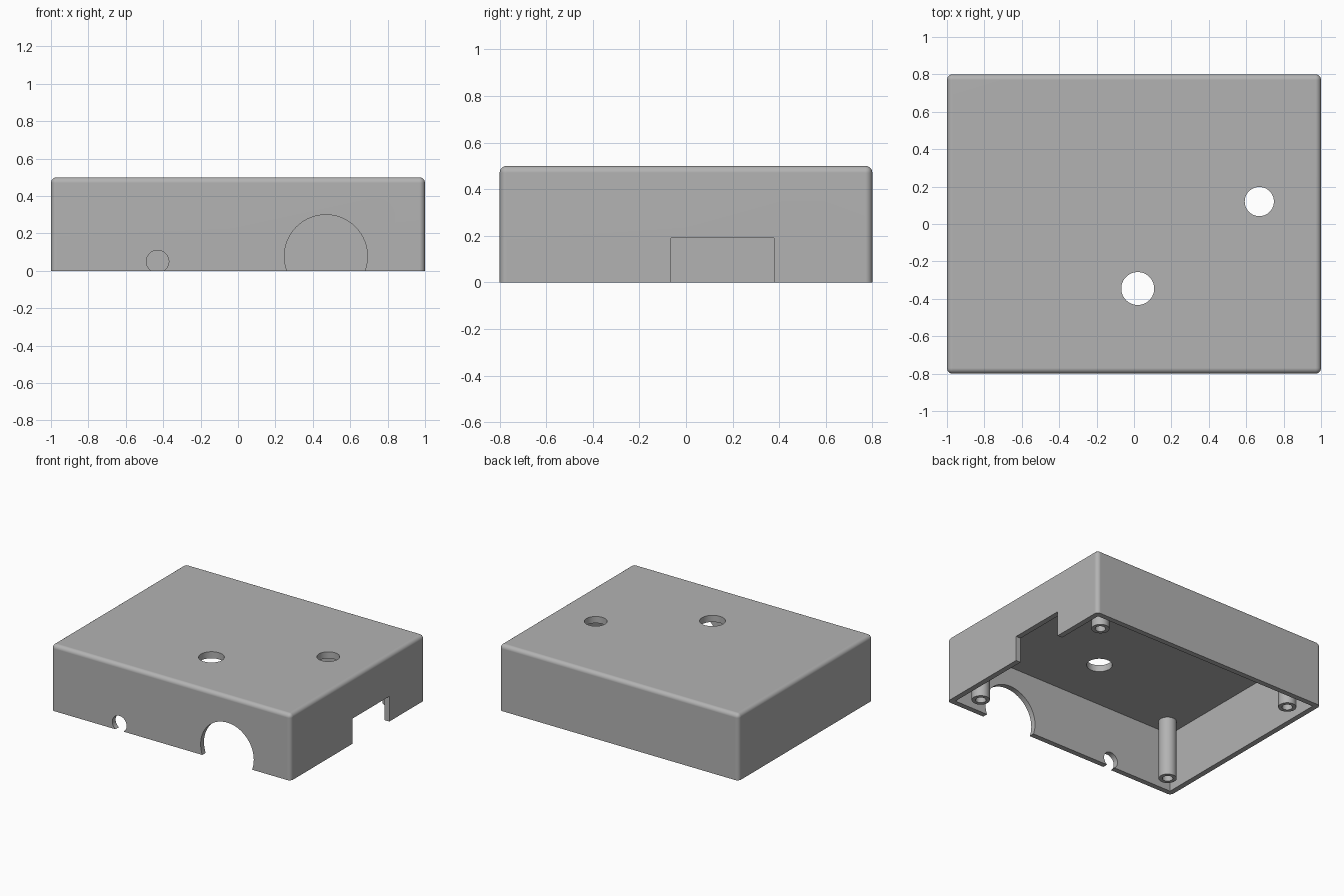
import bpy, bmesh
from math import radians, tau
from mathutils import Matrix, Vector

old = bpy.data.objects.get("Cube")
if old:
    bpy.data.objects.remove(old, do_unlink=True)

WIDTH, DEPTH, HEIGHT = 2.0, 1.6, 0.5
WALL, CEILING, ROUND = 0.04, 0.45, 0.03

grey = bpy.data.materials.new("plain grey")
grey.use_nodes = True
grey.diffuse_color = (0.45, 0.45, 0.45, 1)
grey.node_tree.nodes["Principled BSDF"].inputs["Base Color"].default_value = grey.diffuse_color


def add_object(name, bm):
    bmesh.ops.recalc_face_normals(bm, faces=bm.faces)
    mesh = bpy.data.meshes.new(name)
    bm.to_mesh(mesh)
    bm.free()
    mesh.materials.append(grey)
    obj = bpy.data.objects.new(name, mesh)
    bpy.context.collection.objects.link(obj)
    return obj


def box(low, high):
    low, high = Vector(low), Vector(high)
    bm = bmesh.new()
    bmesh.ops.create_cube(bm, size=1, matrix=Matrix.Translation((low + high) / 2)
                          @ Matrix.Diagonal((*(high - low), 1)))
    return bm


def rod(centre, radius, length, axis="Z"):
    bm = bmesh.new()
    turn = Matrix.Rotation(radians(90), 4, "X") if axis == "Y" else Matrix()
    bmesh.ops.create_cone(bm, cap_ends=True, segments=64, radius1=radius, radius2=radius,
                          depth=length, matrix=Matrix.Translation(centre) @ turn)
    return bm


def smooth(obj):
    bpy.ops.object.select_all(action="DESELECT")
    obj.select_set(True)
    bpy.context.view_layer.objects.active = obj
    bpy.ops.object.shade_smooth_by_angle(angle=radians(30))


# Outer shell: every edge rounded except the open bottom rim
x, y = WIDTH / 2, DEPTH / 2
bm = box((-x, -y, 0), (x, y, HEIGHT))
edges = [e for e in bm.edges if any(v.co.z > 0.1 for v in e.verts)]
bmesh.ops.bevel(bm, geom=edges, offset=ROUND, segments=6, profile=0.5, affect="EDGES")
shell = add_object("enclosure_shell", bm)

# Cavity, wall openings and lid holes
cutters = {
    "cavity": box((WALL - x, WALL - y, -0.1), (x - WALL, y - WALL, CEILING)),
    "side_slot": box((x - 0.1, -0.065, -0.1), (x + 0.1, 0.377, 0.19)),
    "large_front_opening": rod((0.47, -y, 0.078), 0.222, 0.2, "Y"),
    "small_front_opening": rod((-0.43, -y, 0.05), 0.06, 0.2, "Y"),
    "front_lid_hole": rod((0.02, -0.345, HEIGHT), 0.088, 0.2),
    "side_lid_hole": rod((0.67, 0.12, HEIGHT), 0.078, 0.2),
}
helpers = []
for name, bm in cutters.items():
    cutter = add_object(name + "_cutter", bm)
    cutter.hide_render = True
    helpers.append(cutter)
    cut = shell.modifiers.new(name, "BOOLEAN")
    cut.operation, cut.solver, cut.object = "DIFFERENCE", "EXACT", cutter

# Keep the cut result and drop the helpers
bpy.context.view_layer.update()
evaluated = shell.evaluated_get(bpy.context.evaluated_depsgraph_get())
result = bpy.data.meshes.new_from_object(evaluated)
shell.modifiers.clear()
shell.data = result
for cutter in helpers:
    bpy.data.objects.remove(cutter, do_unlink=True)
smooth(shell)
weighted = shell.modifiers.new("flat_panels", "WEIGHTED_NORMAL")
weighted.keep_sharp = True


# Hollow screw posts hanging from the lid, one near each corner
def screw_post(name, px, py):
    profile = [(0, 0.35), (0.036, 0.35), (0.036, 0), (0.062, 0), (0.062, CEILING + 0.01)]
    bm = bmesh.new()
    verts = [bm.verts.new((r, 0, z)) for r, z in profile]
    lines = [bm.edges.new(pair) for pair in zip(verts, verts[1:])]
    bmesh.ops.spin(bm, geom=verts + lines, cent=(0, 0, 0), axis=(0, 0, 1),
                   angle=tau, steps=40, use_merge=True)
    bmesh.ops.remove_doubles(bm, verts=bm.verts, dist=0.0001)
    # Close the top so the post is solid before its normals are set
    rim = [e for e in bm.edges if e.is_boundary]
    bmesh.ops.holes_fill(bm, edges=rim, sides=0)
    post = add_object(name, bm)
    post.location = (px, py, 0)
    smooth(post)


for side, sx in (("left", 1), ("right", -1)):
    for end, sy in (("front", -1), ("back", 1)):
        screw_post(f"{end}_{side}_screw_post", sx * 0.836, sy * 0.638)
